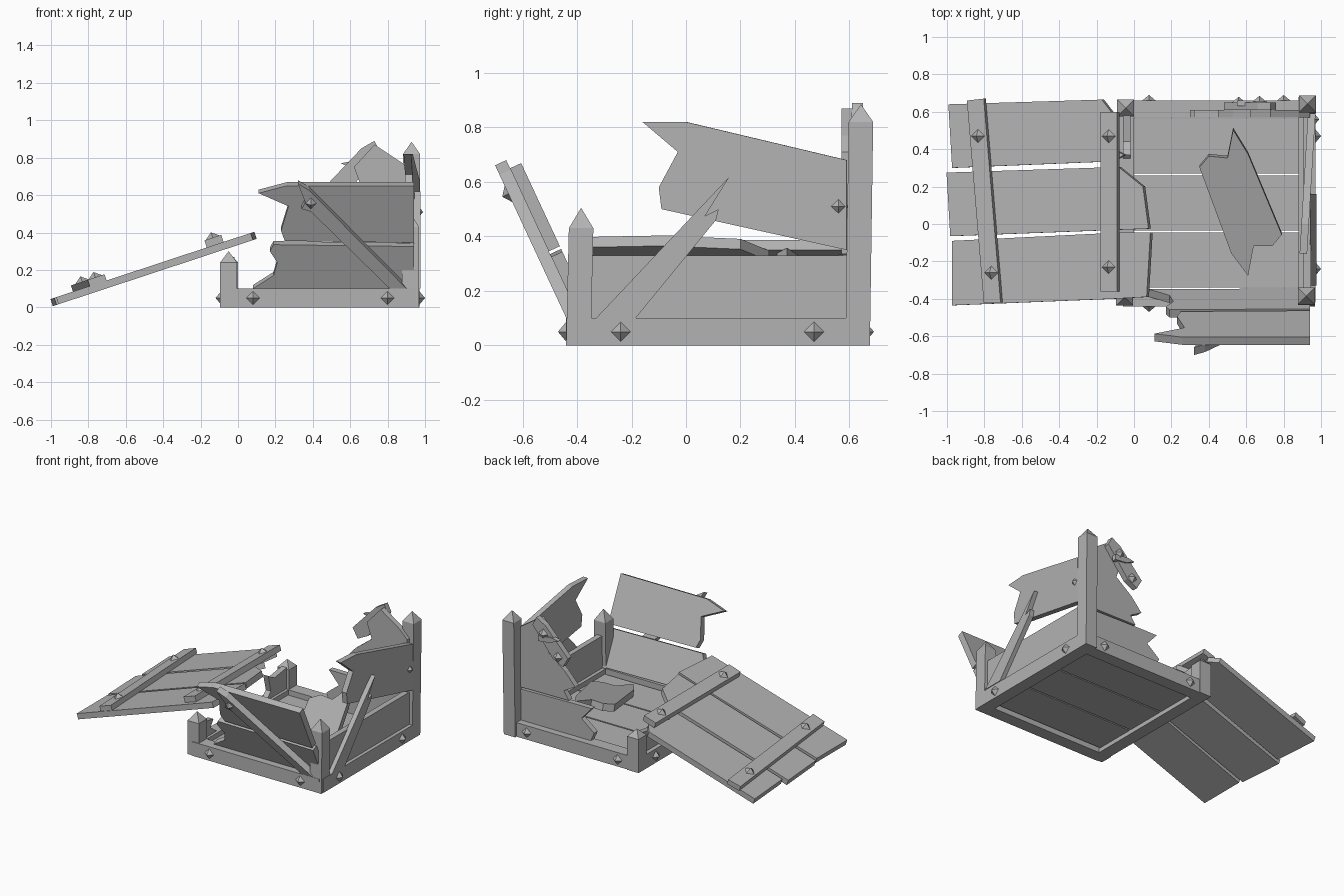
import bpy, bmesh
from mathutils import Matrix, Vector

if "Cube" in bpy.data.objects:
    bpy.data.objects.remove(bpy.data.objects["Cube"], do_unlink=True)

# One weathered grey for the whole crate
GREY = (0.45, 0.45, 0.45, 1)
mat = bpy.data.materials.new("weathered_grey")
mat.use_nodes = True
mat.diffuse_color = GREY
bsdf = next(n for n in mat.node_tree.nodes if n.type == 'BSDF_PRINCIPLED')
bsdf.inputs["Base Color"].default_value = GREY
bsdf.inputs["Roughness"].default_value = 0.9


def frame(u, v, w, origin):
    """Matrix whose columns are the plane axes, the outward normal and the origin."""
    m = Matrix.Identity(4)
    for c, col in enumerate((u, v, Vector(w).normalized(), origin)):
        for r in range(3):
            m[r][c] = col[r]
    return m


def finish(name, bm):
    bmesh.ops.recalc_face_normals(bm, faces=bm.faces)
    mesh = bpy.data.meshes.new(name)
    bm.to_mesh(mesh)
    bm.free()
    mesh.materials.append(mat)
    bpy.context.collection.objects.link(bpy.data.objects.new(name, mesh))


def board(name, fr, outline, w0, w1):
    """Solid made from an outline drawn on a frame, between two depths."""
    bm = bmesh.new()
    low = [bm.verts.new((u, v, w0)) for u, v in outline]
    high = [bm.verts.new((u, v, w1)) for u, v in outline]
    bm.faces.new(low)
    bm.faces.new(high)
    for i in range(len(low)):
        bm.faces.new((low[i - 1], low[i], high[i], high[i - 1]))
    bm.transform(fr)
    finish(name, bm)


def rect(u0, u1, v0, v1):
    return [(u0, v0), (u1, v0), (u1, v1), (u0, v1)]


def stud(fr, u, v, w):
    bm = bmesh.new()
    bmesh.ops.create_cone(bm, cap_ends=True, segments=4, radius1=0.036, radius2=0, depth=0.03)
    bmesh.ops.remove_doubles(bm, verts=bm.verts, dist=0.0001)
    bm.transform(fr @ Matrix.Translation((u, v, w + 0.015)))
    finish("stud", bm)


def post(name, x, y, shoulder, peak, lean=(0, 0), half=0.045):
    """Square post with a pointed top."""
    bm = bmesh.new()
    bmesh.ops.create_cube(bm, size=1)
    for v in bm.verts:
        high = v.co.z > 0
        v.co = (x + v.co.x * 2 * half + lean[0] * high,
                y + v.co.y * 2 * half + lean[1] * high, shoulder * high)
    top = max(bm.faces, key=lambda f: f.calc_center_median().z)
    tip = bmesh.ops.poke(bm, faces=[top])["verts"][0]
    tip.co.z = peak
    finish(name, bm)


# Working planes
X, Y, Z = (1, 0, 0), (0, 1, 0), (0, 0, 1)
right = frame(Y, Z, X, (0.97, 0, 0))
left = frame(Y, Z, (-1, 0, 0), (-0.09, 0, 0))
back = frame(X, Z, Y, (0, 0.66, 0))
front = frame(X, Z, (0, -1, 0), (0, -0.44, 0))
ground = frame(X, Y, Z, (0, 0, 0))
lean_front = frame(X, (0, -0.466, 1), (0, -1, -0.466), (0, -0.343, 0))
lid = frame((1, 0, 0.33), Y, (-0.33, 0, 1), (0, 0, 0.333))

# Corner posts
post("front_left_post", -0.05, -0.39, 0.24, 0.3)
post("back_left_post", -0.045, 0.62, 0.24, 0.29)
post("front_right_post", 0.922, -0.395, 0.43, 0.505, (0, 0.01))
post("back_right_post", 0.925, 0.63, 0.82, 0.885, (0.003, 0.012))

# Base beams with studs
for name, fr, a, b in (("front", front, -0.06, 0.95), ("back", back, -0.06, 0.95),
                       ("right", right, -0.42, 0.64), ("left", left, -0.42, 0.64)):
    board(name + "_beam", fr, rect(a, b, 0, 0.1), -0.09, 0)
    ends = (0.08, 0.8) if name in ("front", "back") else (-0.24, 0.47)
    for u in ends:
        stud(fr, u, 0.05, 0)

# Floor planks
for v in (-0.34, -0.035, 0.27):
    board("floor_plank", ground, rect(-0.03, 0.9, v, v + 0.295), 0.03, 0.065)

# Front wall, leaning outwards
board("front_lower_board", lean_front,
      [(0.94, 0.09), (0.94, 0.325), (0.19, 0.335), (0.17, 0.3), (0.21, 0.24),
       (0.19, 0.17), (0.08, 0.1)], -0.045, 0)
board("front_upper_board", lean_front,
      [(0.94, 0.345), (0.94, 0.65), (0.26, 0.65), (0.11, 0.61), (0.27, 0.54),
       (0.23, 0.41), (0.25, 0.355)], -0.045, 0)
board("front_brace", lean_front,
      [(0.91, 0.11), (0.82, 0.11), (0.39, 0.53), (0.34, 0.545), (0.36, 0.58),
       (0.32, 0.68), (0.38, 0.645)], 0, 0.045)
stud(lean_front, 0.39, 0.575, 0.04)

# Right wall
board("right_lower_board", right, rect(-0.36, 0.6, 0.08, 0.33), -0.065, -0.025)
twisted = frame((0.06, 1, 0), Z, (1, -0.06, 0), (0.935, 0, 0))
board("right_upper_board", twisted,
      [(0.59, 0.35), (0.59, 0.68), (0, 0.82), (-0.16, 0.82), (-0.03, 0.71),
       (-0.1, 0.58), (-0.09, 0.5)], -0.04, 0)
board("right_brace", right,
      [(-0.33, 0.1), (-0.185, 0.1), (0.11, 0.46), (0.12, 0.5), (0.07, 0.475),
       (0.16, 0.62)], -0.03, 0.005)
stud(right, 0.56, 0.51, -0.01)

# Back wall
board("back_lower_board", back,
      [(0.94, 0.09), (0.94, 0.32), (0.45, 0.33), (0.32, 0.33), (0.4, 0.24),
       (0.3, 0.16), (0.33, 0.09)], -0.09, -0.05)
board("back_upper_board", back,
      [(0.94, 0.335), (0.94, 0.71), (0.88, 0.77), (0.73, 0.87), (0.62, 0.75),
       (0.66, 0.64), (0.53, 0.54), (0.45, 0.45), (0.54, 0.4), (0.5, 0.34)], -0.09, -0.05)
board("back_brace", back,
      [(0.48, 0.66), (0.52, 0.59), (0.6, 0.63), (0.76, 0.83), (0.73, 0.89), (0.66, 0.85)],
      -0.05, -0.01)
board("back_brace_splinter", back,
      [(0.55, 0.77), (0.62, 0.74), (0.71, 0.73), (0.71, 0.77), (0.6, 0.78)], -0.03, 0)
stud(back, 0.67, 0.79, -0.005)
stud(back, 0.56, 0.65, -0.01)

# Broken stubs of the left wall
board("left_back_stub", left, [(0.58, 0.09), (0.58, 0.25), (0.44, 0.23), (0.37, 0.27),
                               (0.4, 0.15), (0.34, 0.09)], -0.07, -0.03)
board("left_front_stub", left, [(-0.36, 0.09), (-0.36, 0.22), (-0.25, 0.2), (-0.28, 0.15),
                                (-0.2, 0.09)], -0.07, -0.03)

# Fallen lid planks
board("lid_back_plank", lid, [(-0.96, 0.3), (-0.1, 0.335), (-0.04, 0.37), (-0.16, 0.43),
                              (-0.11, 0.6), (-0.16, 0.665), (-0.98, 0.64)], 0, 0.04)
board("lid_middle_plank", lid, [(-0.97, -0.065), (0.09, -0.025), (0.06, 0.2), (-0.07, 0.305),
                                (-0.99, 0.275)], 0, 0.04)
board("lid_front_plank", lid, [(-0.96, -0.435), (-0.1, -0.4), (0.08, -0.39), (0.1, -0.045),
                               (-0.05, -0.045), (-0.96, -0.09)], 0, 0.04)

# Lid battens and studs
board("lid_outer_batten", lid, [(-0.78, -0.42), (-0.69, -0.42), (-0.78, 0.67), (-0.87, 0.66)],
      0.04, 0.075)
board("lid_inner_batten", lid, rect(-0.155, -0.065, -0.36, 0.6), 0.04, 0.08)
for u, v, w in ((-0.81, 0.47, 0.075), (-0.74, -0.26, 0.075),
                (-0.11, -0.23, 0.08), (-0.11, 0.47, 0.08)):
    stud(lid, u, v, w)

# Loose broken plank lying inside
loose = frame(X, (0, 1, 0.25), (0, -0.25, 1), (0, 0, 0.13))
board("loose_plank", loose,
      [(0.35, 0.31), (0.4, 0.37), (0.5, 0.36), (0.53, 0.51), (0.61, 0.38), (0.79, -0.05),
       (0.74, -0.11), (0.64, -0.11), (0.61, -0.27), (0.52, -0.15)], -0.02, 0.03)
